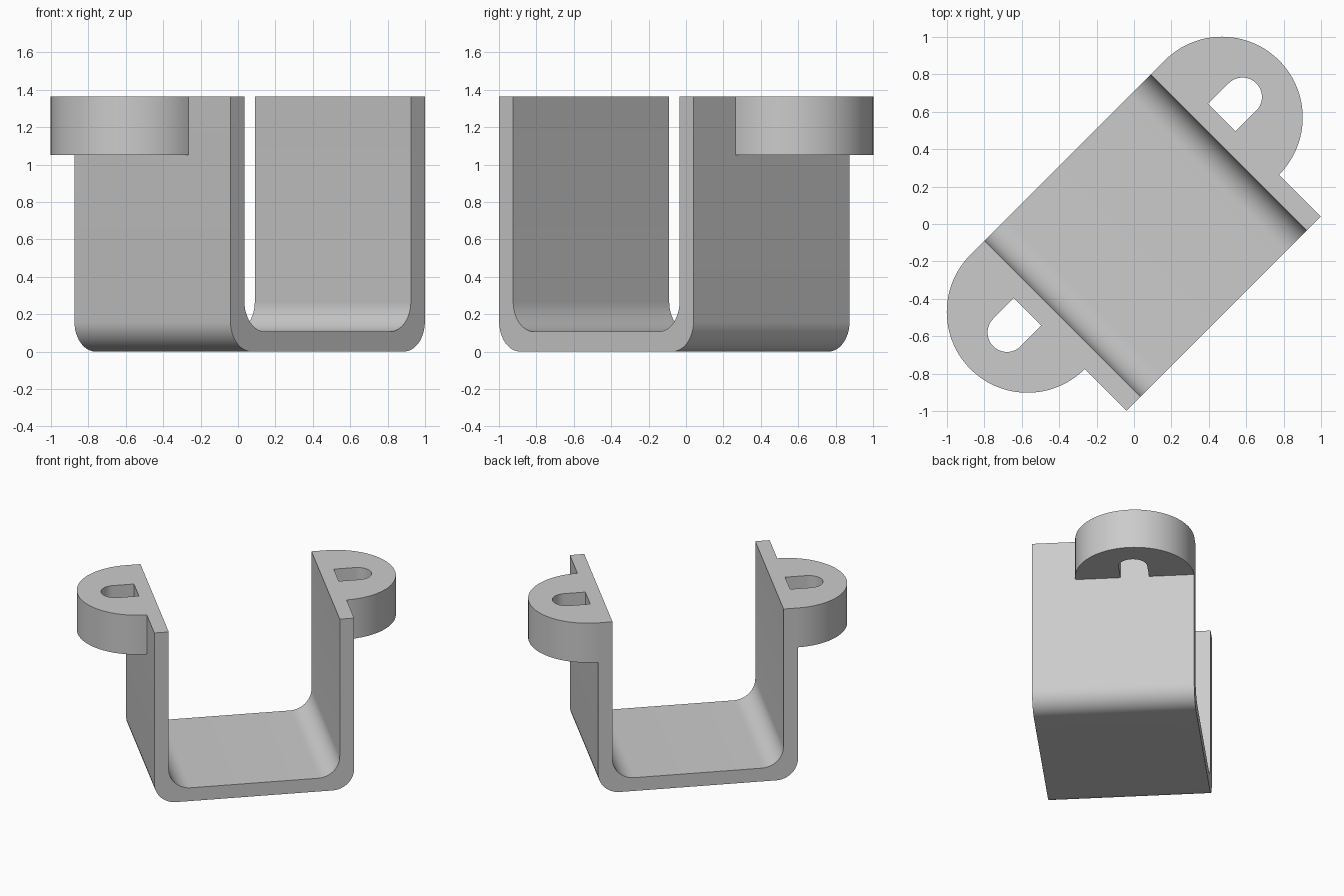
import bpy
import bmesh
from math import sin, cos, pi, radians
from mathutils import Matrix, Vector

cube = bpy.data.objects.get("Cube")
if cube:
    bpy.data.objects.remove(cube, do_unlink=True)

# One plain grey
grey = bpy.data.materials.new("plain_grey")
grey.use_nodes = True
colour = (0.6, 0.6, 0.6, 1)
grey.diffuse_color = colour
grey.node_tree.nodes["Principled BSDF"].inputs["Base Color"].default_value = colour

OUT, WALL = 0.735, 0.106        # half width to outer wall face, thickness
FRONT, BACK = -0.678, 0.502     # channel depth limits
TOP, LUG_Z = 1.365, 1.05        # wall height, underside of lugs
BEND = 0.16                     # inner and outer bend radius
LUG_R = 0.432
LUG_Y = BACK - LUG_R
SLOT_R, SLOT_X = 0.104, 0.89


def arc(cx, cy, r, start, end, steps):
    angles = [radians(start + (end - start) * i / steps) for i in range(steps + 1)]
    return [(cx + r * cos(a), cy + r * sin(a)) for a in angles]


def prism(name, points, direction):
    """Extrude a closed outline of 3D points along a direction."""
    bm = bmesh.new()
    face = bm.faces.new([bm.verts.new(p) for p in points])
    result = bmesh.ops.extrude_face_region(bm, geom=[face], use_keep_orig=True)
    verts = [g for g in result["geom"] if isinstance(g, bmesh.types.BMVert)]
    bmesh.ops.translate(bm, verts=verts, vec=Vector(direction))
    bmesh.ops.recalc_face_normals(bm, faces=bm.faces)
    bmesh.ops.rotate(bm, verts=bm.verts, matrix=Matrix.Rotation(pi / 4, 3, "Z"))
    mesh = bpy.data.meshes.new(name)
    bm.to_mesh(mesh)
    bm.free()
    mesh.materials.append(grey)
    obj = bpy.data.objects.new(name, mesh)
    bpy.context.collection.objects.link(obj)
    bpy.ops.object.select_all(action="DESELECT")
    obj.select_set(True)
    bpy.context.view_layer.objects.active = obj
    bpy.ops.object.shade_smooth_by_angle(angle=radians(30))
    return obj


# U-shaped channel with rounded bends
inner = OUT - WALL
half = [(OUT, TOP), (inner, TOP)]
half = arc(inner - BEND, WALL + BEND, BEND, 270, 360, 12) + half[::-1]
half += arc(OUT - BEND, BEND, BEND, 0, -90, 12)
outline = half + [(-x, z) for x, z in reversed(half)]
prism("channel", [(x, FRONT, z) for x, z in outline], (0, BACK - FRONT, 0))

# Half-round lugs, each with a D-shaped slot against the wall
lug = arc(OUT, LUG_Y, LUG_R, -90, 90, 48)
lug += [(OUT, LUG_Y + SLOT_R)]
lug += arc(SLOT_X, LUG_Y, SLOT_R, 90, -90, 24)
lug += [(OUT, LUG_Y - SLOT_R)]
for side, name in ((1, "left_lug"), (-1, "right_lug")):
    prism(name, [(side * x, y, LUG_Z) for x, y in lug], (0, 0, TOP - LUG_Z))
